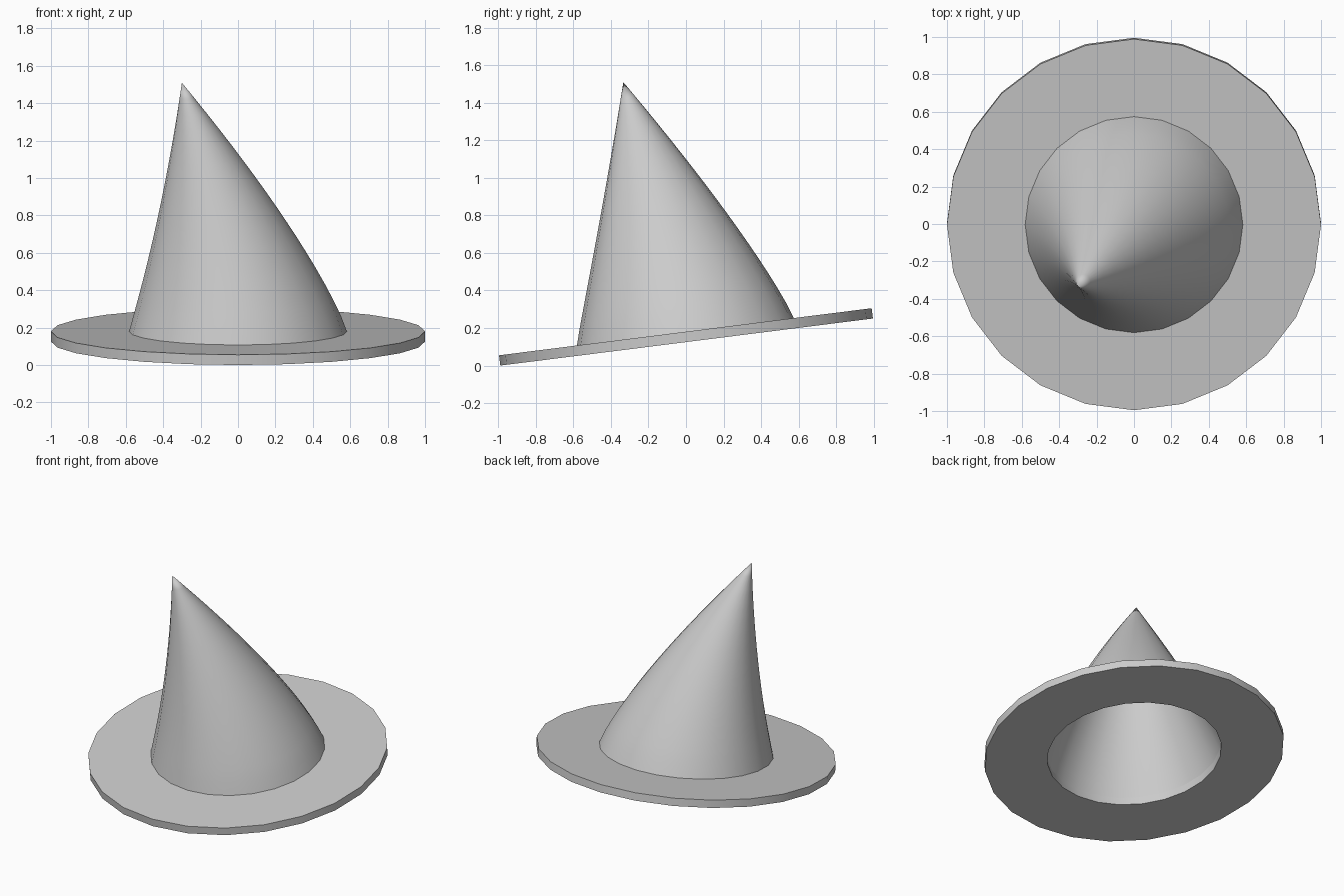
import bpy
import math
from mathutils import Matrix, Vector

cube = bpy.data.objects.get("Cube")
if cube:
    bpy.data.objects.remove(cube)

SIDES = 24
THICK = 0.055      # brim thickness
HEIGHT = 1.36      # crown height above the brim
HEAD = 0.582       # crown radius at the brim
TILT = math.radians(7.2)
POSE = Matrix.Translation((0, 0, math.sin(TILT) + THICK / 2)) @ Matrix.Rotation(TILT, 4, "X")

# Single felt colour
felt = bpy.data.materials.new("grey_felt")
felt.use_nodes = True
felt.diffuse_color = (0.6, 0.6, 0.6, 1)
felt.node_tree.nodes["Principled BSDF"].inputs["Base Color"].default_value = felt.diffuse_color


def loft(name, rings, closed=False, tip=None):
    """Skin a stack of (centre, radius) rings, looped back or ended in a tip."""
    verts, faces = [], []
    for centre, radius in rings:
        for i in range(SIDES):
            a = 2 * math.pi * i / SIDES
            verts.append(Vector(centre) + radius * Vector((math.cos(a), math.sin(a), 0)))
    count = len(rings)
    for k in range(count if closed else count - 1):
        low, high = k * SIDES, (k + 1) % count * SIDES
        for i in range(SIDES):
            j = (i + 1) % SIDES
            faces.append((low + i, low + j, high + j, high + i))
    if tip:
        verts.append(Vector(tip))
        low = (count - 1) * SIDES
        faces += [(low + i, low + (i + 1) % SIDES, len(verts) - 1) for i in range(SIDES)]
    mesh = bpy.data.meshes.new(name)
    mesh.from_pydata([POSE @ v for v in verts], [], faces)
    mesh.materials.append(felt)
    obj = bpy.data.objects.new(name, mesh)
    bpy.context.collection.objects.link(obj)
    bpy.ops.object.select_all(action="DESELECT")
    obj.select_set(True)
    bpy.context.view_layer.objects.active = obj
    bpy.ops.object.shade_smooth_by_angle(angle=math.radians(40))
    return obj


def crown_centre(t):
    """The crown's axis leans further over towards the tip."""
    lean = t ** 1.5
    return (-0.3 * lean, -0.161 * lean, THICK / 2 + HEIGHT * t)


# Flat brim with an open head hole
half = THICK / 2
loft("brim", [((0, 0, -half), HEAD), ((0, 0, -half), 1), ((0, 0, half), 1), ((0, 0, half), HEAD)],
     closed=True)

# Hollow bent crown
STEPS = 16
crown_rings = [(crown_centre(k / STEPS), HEAD * (1 - (k / STEPS) ** 1.1)) for k in range(STEPS)]
loft("crown", crown_rings, tip=crown_centre(1))
